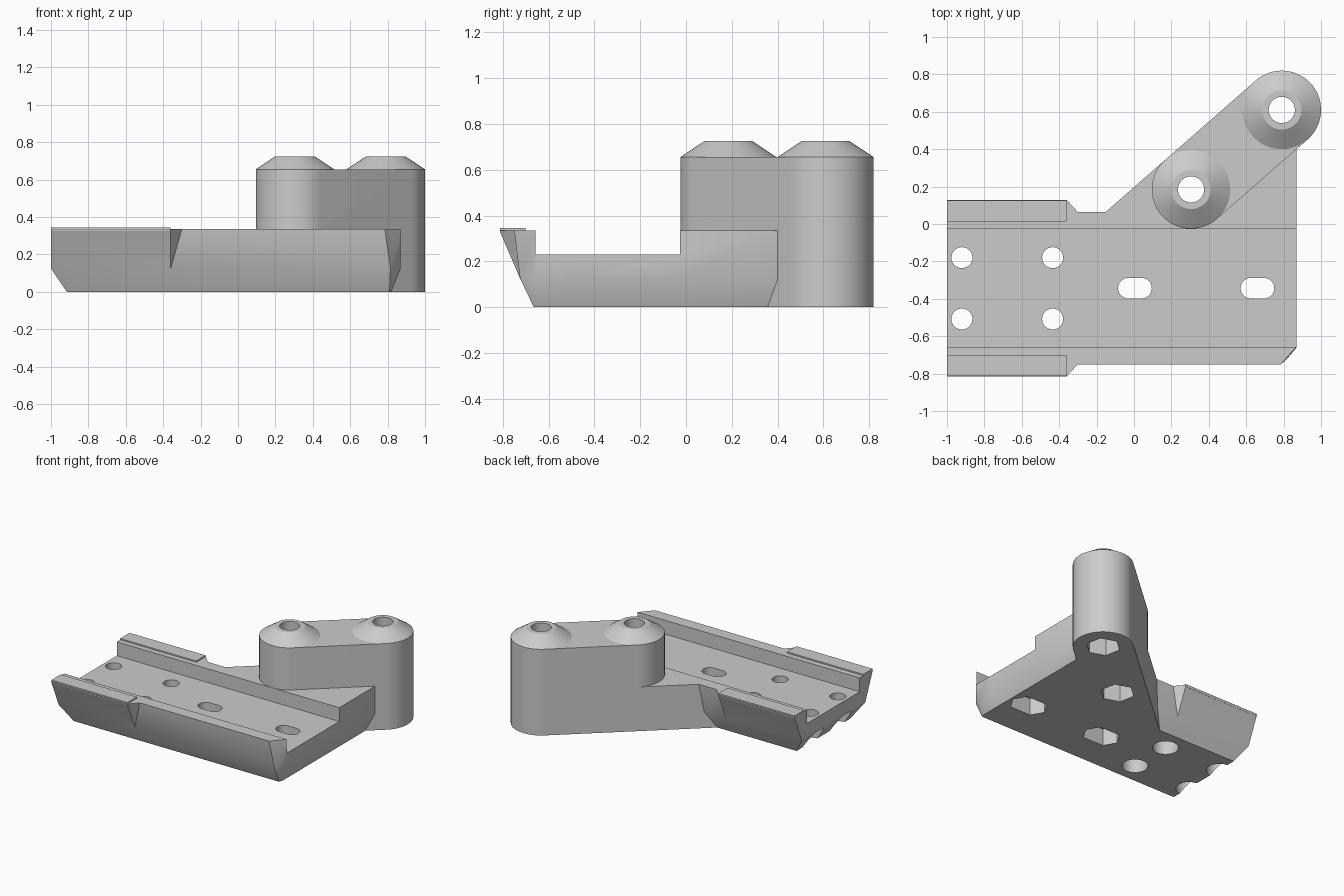
import bpy, bmesh
from math import pi, cos, sin, atan2
from mathutils import Vector

if "Cube" in bpy.data.objects:
    bpy.data.objects.remove(bpy.data.objects["Cube"])

grey = bpy.data.materials.new("plain_grey")
grey.use_nodes = True
grey.diffuse_color = (0.6, 0.6, 0.6, 1)
grey.node_tree.nodes["Principled BSDF"].inputs["Base Color"].default_value = (0.6, 0.6, 0.6, 1)

MID_Y = -0.343                       # centre line of the channel
POSTS = [(0.305, 0.185), (0.79, 0.61)]
POST_R = 0.21
ARM_ANGLE = atan2(POSTS[1][1] - POSTS[0][1], POSTS[1][0] - POSTS[0][0])
DECK, CHAMFER = 0.335, 0.125         # wall height, top of the lower chamfer


def hull(name, points):
    """Convex solid around the points."""
    bm = bmesh.new()
    for p in points:
        bm.verts.new(p)
    res = bmesh.ops.convex_hull(bm, input=bm.verts)
    loose = {g for g in res["geom_interior"] + res["geom_unused"] if isinstance(g, bmesh.types.BMVert)}
    bmesh.ops.delete(bm, geom=list(loose), context="VERTS")
    bmesh.ops.dissolve_limit(bm, angle_limit=0.002, verts=bm.verts, edges=bm.edges)
    bmesh.ops.recalc_face_normals(bm, faces=bm.faces)
    mesh = bpy.data.meshes.new(name)
    bm.to_mesh(mesh)
    bm.free()
    mesh.materials.append(grey)
    obj = bpy.data.objects.new(name, mesh)
    bpy.context.collection.objects.link(obj)
    return obj


def ring(x, y, z, r, n=64, turn=0.0):
    return [(x + r * cos(turn + 2 * pi * i / n), y + r * sin(turn + 2 * pi * i / n), z) for i in range(n)]


def layer(z, pts):
    return [(x, y, z) for x, y in pts]


def prism(name, pts, z0, z1):
    return hull(name, layer(z0, pts) + layer(z1, pts))


def box(name, x0, x1, y0, y1, z0, z1):
    return prism(name, [(x0, y0), (x1, y0), (x1, y1), (x0, y1)], z0, z1)


def flat(points):
    return [p[:2] for p in points]


def mirrored(points):
    return [(x, 2 * MID_Y - y, z) for x, y, z in points]


def combine(target, other, operation):
    mod = target.modifiers.new(operation.lower(), "BOOLEAN")
    mod.operation, mod.solver, mod.object = operation, "EXACT", other
    bpy.context.view_layer.objects.active = target
    bpy.ops.object.modifier_apply(modifier=mod.name)
    bpy.data.objects.remove(other)


# Plate with chamfered underside and clipped front corner
front = (layer(0, [(-0.915, -0.665), (0.81, -0.665), (0.82, -0.64)])
         + layer(CHAMFER, [(-1, -0.725), (0.815, -0.725), (0.87, -0.66)])
         + layer(DECK, [(-1, -0.75), (0.785, -0.75), (0.87, -0.655)]))
body = hull("mounting_bracket", front + mirrored(front))
parts = []

# Flared rails with a thin raised strip
rail = (layer(CHAMFER, [(-1, -0.725), (-0.36, -0.725), (-1, -0.67), (-0.36, -0.67)])
        + layer(DECK, [(-1, -0.815), (-0.36, -0.815), (-0.30, -0.75), (-0.30, -0.66), (-1, -0.66)]))
strip = [(x, y, z) for x in (-1, -0.36) for y in (-0.812, -0.70) for z in (0.325, 0.345)]
for side, place in (("front", list), ("back", mirrored)):
    parts.append(hull(side + "_rail", place(rail)))
    parts.append(hull(side + "_strip", place(strip)))

# Deck corner running up to the arm
inner = [(0.4, -0.3), POSTS[0], POSTS[1]]
parts.append(hull("deck_corner", layer(0, inner + [(0.82, -0.5), (0.82, 0.355)])
                  + layer(CHAMFER, inner + [(0.87, -0.5), (0.87, 0.40)])
                  + layer(DECK, inner + [(0.87, -0.5), (0.87, 0.40)])))

# Web carrying the arm's side wall down to the plate
normal = Vector((-sin(ARM_ANGLE), cos(ARM_ANGLE))) * POST_R
tangent = Vector(POSTS[0]) + normal
along = Vector((cos(ARM_ANGLE), sin(ARM_ANGLE)))
foot = tangent - along * ((tangent.y + 0.03) / along.y)
parts.append(prism("web", [foot, tangent, POSTS[0], (0.305, -0.025)], 0, DECK))

# Raised arm with two conical bosses
parts.append(prism("arm", flat(ring(*POSTS[0], 0, POST_R) + ring(*POSTS[1], 0, POST_R)), 0, 0.655))
for x, y in POSTS:
    parts.append(hull("boss", ring(x, y, 0.6, 0.19) + ring(x, y, 0.655, POST_R) + ring(x, y, 0.725, 0.105)))

for part in parts:
    combine(body, part, "UNION")

# Channel along the plate
cutters = [box("channel", -1.2, 1.2, -0.657, -0.027, 0.23, 0.5)]

# Bolt holes and hex pockets through the arm
for x, y in POSTS:
    cutters.append(prism("bolt_hole", flat(ring(x, y, 0, 0.07)), -0.1, 0.9))
    cutters.append(prism("nut_pocket", flat(ring(x, y, 0, 0.12, 6, ARM_ANGLE)), -0.1, 0.2))

# Round screw holes with counterbores
for x in (-0.92, -0.435):
    for y in (-0.18, -0.508):
        cutters.append(prism("screw_hole", flat(ring(x, y, 0, 0.056, 40)), -0.1, 0.3))
        cutters.append(prism("counterbore", flat(ring(x, y, 0, 0.09, 40)), -0.1, 0.12))

# Slots with stretched hex pockets
for x in (0.005, 0.66):
    for name, r, n, top in (("slot", 0.055, 40, 0.3), ("slot_pocket", 0.105, 6, 0.13)):
        ends = ring(x - 0.035, MID_Y, 0, r, n) + ring(x + 0.035, MID_Y, 0, r, n)
        cutters.append(prism(name, flat(ends), -0.1, top))

for cutter in cutters:
    combine(body, cutter, "DIFFERENCE")

bpy.ops.object.select_all(action="DESELECT")
body.select_set(True)
bpy.context.view_layer.objects.active = body
bpy.ops.object.shade_smooth_by_angle(angle=pi / 7)
